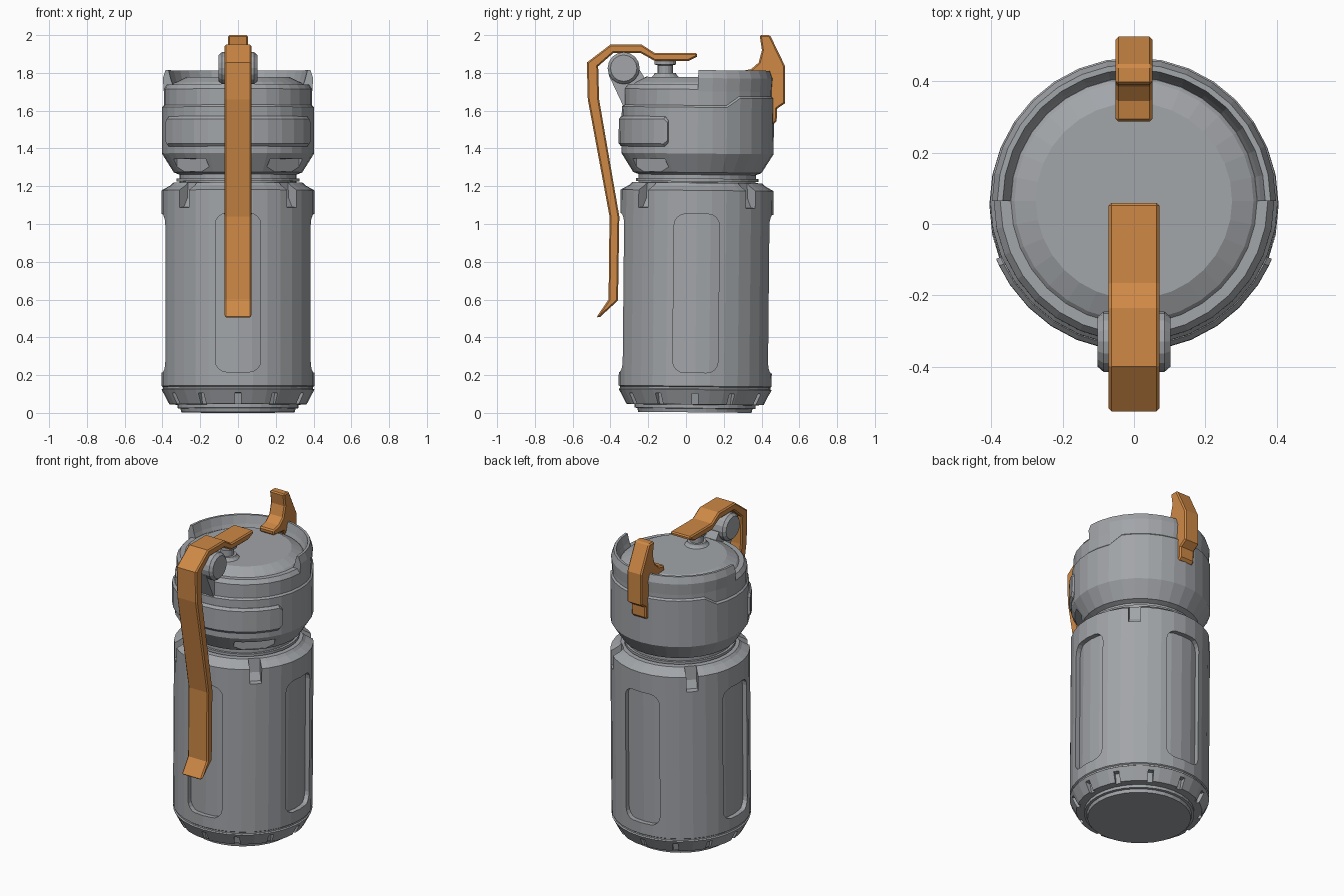
import bpy, bmesh, math
from mathutils import Matrix

if "Cube" in bpy.data.objects:
    bpy.data.objects.remove(bpy.data.objects["Cube"])

SIDES = 32


def material(name, rgb):
    m = bpy.data.materials.new(name)
    m.diffuse_color = (*rgb, 1)
    m.use_nodes = True
    m.node_tree.nodes["Principled BSDF"].inputs["Base Color"].default_value = m.diffuse_color
    return m


GRAY = material("gray metal", (0.36, 0.375, 0.395))
ORANGE = material("orange metal", (0.62, 0.25, 0.06))


def finish(name, bm, mat):
    bmesh.ops.recalc_face_normals(bm, faces=bm.faces)
    me = bpy.data.meshes.new(name)
    bm.to_mesh(me)
    bm.free()
    me.materials.append(mat)
    ob = bpy.data.objects.new(name, me)
    bpy.context.collection.objects.link(ob)
    return ob


def lathe(name, profile, mat=GRAY, sides=SIDES):
    """Closed solid turned around z from (radius, z) points."""
    bm = bmesh.new()
    rings = []
    for r, z in profile:
        rings.append([bm.verts.new((r * math.cos(2 * math.pi * i / sides),
                                    r * math.sin(2 * math.pi * i / sides), z)) for i in range(sides)])
    for a, b in zip(rings, rings[1:]):
        for i in range(sides):
            j = (i + 1) % sides
            bm.faces.new((a[i], a[j], b[j], b[i]))
    bm.faces.new(rings[0])
    bm.faces.new(rings[-1])
    return finish(name, bm, mat)


def arc(name, loop, angles, mat=GRAY):
    """Closed (radius, z) loop swept through a list of angles in degrees."""
    bm = bmesh.new()
    secs = []
    for d in angles:
        a = math.radians(d)
        secs.append([bm.verts.new((r * math.cos(a), r * math.sin(a), z)) for r, z in loop])
    n = len(loop)
    for s, t in zip(secs, secs[1:]):
        for i in range(n):
            j = (i + 1) % n
            bm.faces.new((s[i], s[j], t[j], t[i]))
    bm.faces.new(secs[0])
    bm.faces.new(secs[-1])
    return finish(name, bm, mat)


def prism(name, pts, x0, x1, mat=GRAY, turn=0, bevel=0):
    """(y, z) outline extruded along x, then turned about z."""
    bm = bmesh.new()
    a = [bm.verts.new((x0, y, z)) for y, z in pts]
    b = [bm.verts.new((x1, y, z)) for y, z in pts]
    n = len(pts)
    for i in range(n):
        j = (i + 1) % n
        bm.faces.new((a[i], a[j], b[j], b[i]))
    bm.faces.new(a)
    bm.faces.new(b)
    bm.transform(Matrix.Rotation(math.radians(turn), 4, 'Z'))
    ob = finish(name, bm, mat)
    if bevel:
        m = ob.modifiers.new("edges", 'BEVEL')
        m.width = bevel
        m.segments = 1
        m.limit_method = 'ANGLE'
        m.angle_limit = math.radians(60)
    return ob


def cut(target, cutters):
    for c in cutters:
        m = target.modifiers.new("cut", 'BOOLEAN')
        m.operation = 'DIFFERENCE'
        m.solver = 'EXACT'
        m.object = c
        bpy.context.view_layer.objects.active = target
        bpy.ops.object.modifier_apply(modifier=m.name)
        bpy.data.objects.remove(c)


def rounded_rect(hw, z0, z1, r, steps=4):
    pts = []
    for cy, cz, start in ((hw - r, z1 - r, 0), (r - hw, z1 - r, 90), (r - hw, z0 + r, 180), (hw - r, z0 + r, 270)):
        for i in range(steps + 1):
            a = math.radians(start + 90 * i / steps)
            pts.append((cy + r * math.cos(a), cz + r * math.sin(a)))
    return pts


# Main body with panel recesses and notches
body = lathe("body", [(0.30, 0.0), (0.305, 0.02), (0.32, 0.022), (0.32, 0.04), (0.365, 0.042),
                      (0.405, 0.12), (0.398, 0.125), (0.398, 0.134), (0.405, 0.139),
                      (0.405, 1.175), (0.36, 1.2), (0.345, 1.215), (0.30, 1.217)])
cutters = [prism("panel_cutter", rounded_rect(0.12, 0.21, 1.05, 0.06), 0.33, 0.5, turn=90 * k)
           for k in range(4)]
cutters += [prism("top_notch_cutter", [(0.42, 1.08), (0.37, 1.085), (0.345, 1.13), (0.335, 1.25),
                                       (0.5, 1.25), (0.5, 1.08)], -0.035, 0.035, turn=45 + 90 * k)
            for k in range(4)]
cutters += [prism("base_notch_cutter", [(0.45, 0.1), (0.36, 0.1), (0.345, 0.03), (0.45, 0.03)],
                  -0.016, 0.016, turn=30 * k) for k in range(12)]
cut(body, cutters)

# Inner core is the floor of the panel recesses
core = lathe("panel_floor", [(0.376, 0.18), (0.376, 1.065)])
neck = lathe("neck", [(0.31, 1.2), (0.31, 1.28)])
collar = lathe("neck_ring", [(0.325, 1.222), (0.325, 1.238)])

# Head, with a step line that rises toward the back, and a domed top
head = lathe("head", [(0.31, 1.258), (0.34, 1.27), (0.403, 1.37), (0.403, 1.615), (0.393, 1.625),
                      (0.393, 1.71), (0.375, 1.735), (0.345, 1.735), (0.335, 1.745),
                      (0.275, 1.774)])
for v in head.data.vertices:
    if 1.6 < v.co.z < 1.65 and v.co.y > 0.2:
        v.co.z += 0.05
cut(head, [prism("pocket_cutter", [(0.5, 1.275), (0.335, 1.275), (0.335, 1.34), (0.5, 1.34)],
                 -0.12, 0.12, turn=t) for t in (135, 225)])

# Raised rim round the back half
rim = arc("back_rim", [(0.34, 1.72), (0.393, 1.70), (0.398, 1.77), (0.383, 1.812), (0.368, 1.812),
                       (0.355, 1.76)], [180 * i / 16 for i in range(17)])

# Raised grip band round the front
ends = [-157.5, -154.5] + [-146.25 + 11.25 * i for i in range(11)] + [-25.5, -22.5]
band = arc("front_band", [(0.38, 1.405), (0.405, 1.405), (0.418, 1.42), (0.418, 1.55), (0.405, 1.565),
                          (0.38, 1.565)], ends)
for i, v in enumerate(band.data.vertices):
    if i < 6 or i >= len(band.data.vertices) - 6:
        v.co.z = 1.485 + (v.co.z - 1.485) * 0.72

# The whole turned part leans very slightly back
lean = Matrix.Translation((0, 0.047, 0.003)) @ Matrix.Rotation(-0.01, 4, 'X')
for ob in (body, core, neck, collar, head, rim, band):
    ob.data.transform(lean)

# Valve stem under the lever
stem = lathe("valve_stem", [(0.085, 1.765), (0.06, 1.79), (0.055, 1.80), (0.04, 1.80), (0.04, 1.84),
                            (0.058, 1.845), (0.058, 1.87)], sides=16)
stem.data.transform(Matrix.Translation((0, -0.11, 0)))

# Hinge pin and bracket
pin = lathe("hinge_pin", [(0.07, -0.102), (0.085, -0.085), (0.085, 0.085), (0.07, 0.102)], sides=16)
pin.data.transform(Matrix.Translation((0, -0.33, 1.825)) @ Matrix.Rotation(math.pi / 2, 4, 'Y'))
prism("hinge_bracket", [(-0.41, 1.79), (-0.33, 1.62), (-0.2, 1.62), (-0.17, 1.76), (-0.22, 1.775),
                        (-0.26, 1.84), (-0.36, 1.86)], -0.06, 0.06)

# Long lever down the front
prism("lever", [(0.06, 1.905), (-0.165, 1.905), (-0.235, 1.95), (-0.40, 1.95), (-0.525, 1.855),
                (-0.52, 1.66), (-0.405, 1.04), (-0.41, 0.60), (-0.475, 0.505), (-0.455, 0.508),
                (-0.36, 0.595), (-0.353, 1.04), (-0.46, 1.66), (-0.465, 1.835), (-0.385, 1.905),
                (-0.24, 1.905), (-0.165, 1.863), (0.01, 1.862), (0.058, 1.885)],
      -0.071, 0.071, ORANGE, bevel=0.008)

# Thumb catch at the back
prism("back_catch", [(0.39, 2.0), (0.445, 2.0), (0.525, 1.835), (0.525, 1.64), (0.482, 1.61),
                     (0.48, 1.545), (0.462, 1.525), (0.44, 1.53), (0.43, 1.70), (0.39, 1.765),
                     (0.29, 1.775), (0.287, 1.808), (0.345, 1.82), (0.385, 1.855), (0.402, 1.92)],
      -0.052, 0.052, ORANGE, bevel=0.008)
